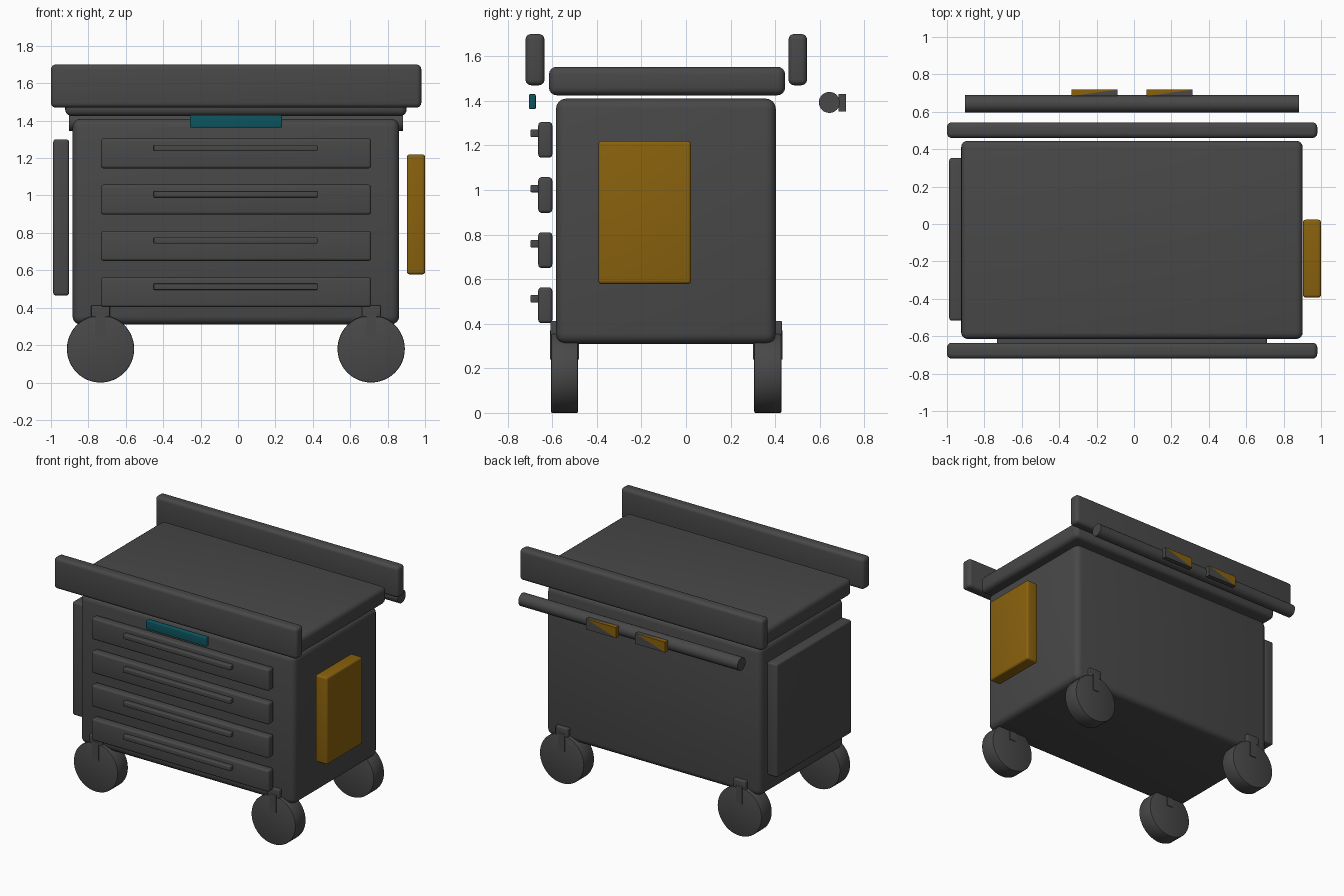
import bpy, bmesh, math
from mathutils import Vector, Matrix

if "Cube" in bpy.data.objects:
    bpy.data.objects.remove(bpy.data.objects["Cube"], do_unlink=True)


def material(name, color):
    m = bpy.data.materials.new(name)
    m.use_nodes = True
    m.diffuse_color = (*color, 1)
    m.node_tree.nodes["Principled BSDF"].inputs["Base Color"].default_value = (*color, 1)
    return m


GREY = material("charcoal grey", (0.065, 0.065, 0.065))
AMBER = material("amber", (0.25, 0.12, 0.004))
TEAL = material("teal", (0.004, 0.09, 0.115))


def finish(name, bm, *mats):
    bmesh.ops.recalc_face_normals(bm, faces=bm.faces)
    mesh = bpy.data.meshes.new(name)
    bm.to_mesh(mesh)
    bm.free()
    for m in mats:
        mesh.materials.append(m)
    ob = bpy.data.objects.new(name, mesh)
    bpy.context.collection.objects.link(ob)
    bpy.ops.object.select_all(action="DESELECT")
    ob.select_set(True)
    bpy.context.view_layer.objects.active = ob
    bpy.ops.object.shade_smooth_by_angle(angle=math.radians(40))
    return ob


def cube(x, y, z):
    """Box from three (low, high) ranges."""
    bm = bmesh.new()
    size = Vector((x[1] - x[0], y[1] - y[0], z[1] - z[0]))
    centre = Vector((sum(x), sum(y), sum(z))) / 2
    bmesh.ops.create_cube(bm, size=1, matrix=Matrix.Translation(centre) @ Matrix.Diagonal((*size, 1)))
    return bm


def box(name, x, y, z, bevel=0.015, mat=GREY):
    bm = cube(x, y, z)
    if bevel:
        bmesh.ops.bevel(bm, geom=list(bm.edges), offset=bevel, segments=4, profile=0.5, affect="EDGES")
    return finish(name, bm, mat)


def cylinder(name, centre, radius, length, axis, segments, bevel=0):
    bm = bmesh.new()
    turn = Matrix.Rotation(math.pi / 2, 4, axis)
    bmesh.ops.create_cone(bm, cap_ends=True, segments=segments, radius1=radius, radius2=radius,
                          depth=length, matrix=Matrix.Translation(centre) @ turn)
    if bevel:
        rims = [e for e in bm.edges if any(len(f.verts) > 4 for f in e.link_faces)]
        bmesh.ops.bevel(bm, geom=rims, offset=bevel, segments=2, profile=0.5, affect="EDGES")
    return finish(name, bm, GREY)


# Body, worktop and the two long edge rails
box("cabinet", (-0.885, 0.862), (-0.583, 0.403), (0.31, 1.41), 0.045)
box("worktop", (-0.924, 0.902), (-0.615, 0.445), (1.425, 1.553), 0.035)
box("front_rail", (-1, 0.98), (-0.72, -0.635), (1.47, 1.7), 0.025)
box("back_rail", (-1, 0.98), (0.46, 0.543), (1.47, 1.7), 0.025)

# Side panels and front badge
box("right_side_panel", (-0.988, -0.903), (-0.517, 0.353), (0.465, 1.3))
box("left_side_panel", (0.903, 1), (-0.393, 0.023), (0.578, 1.22), 0.015, AMBER)
box("front_badge", (-0.257, 0.235), (-0.705, -0.674), (1.363, 1.43), 0.006, TEAL)

# Four drawers with slim handles
for i in range(4):
    z = 0.483 + i * 0.2473
    box(f"drawer_{i + 1}", (-0.733, 0.712), (-0.663, -0.6), (z - 0.08, z + 0.08))
    box(f"drawer_handle_{i + 1}", (-0.451, 0.425), (-0.698, -0.66), (z + 0.012, z + 0.046), 0.006)

# Rear push bar
cylinder("push_bar", (-0.01, 0.643, 1.393), 0.047, 1.785, "Y", 32)

# Clips on the bar: split diagonally, amber towards one end
for i, x in enumerate((-0.211, 0.19)):
    bm = cube((x - 0.122, x + 0.122), (0.684, 0.718), (1.353, 1.43))

    def corner(sx, sy, sz):
        return max(bm.verts, key=lambda v: v.co.dot(Vector((sx, sy, sz))))

    for a, b in (((1, 1, 1), (-1, 1, -1)), ((1, 1, 1), (-1, -1, 1))):
        bmesh.ops.connect_verts(bm, verts=[corner(*a), corner(*b)])
    for f in bm.faces:
        f.material_index = 1 if f.calc_center_median().x < x - 0.02 else 0
    finish(f"bar_clip_{i + 1}", bm, GREY, AMBER)

# Casters: wheel, mounting block and two narrow fork arms
for side, x in (("right", -0.735), ("left", 0.712)):
    for end, y in (("front", -0.545), ("back", 0.367)):
        name = f"{end}_{side}"
        cylinder(f"{name}_wheel", (x, y, 0.18), 0.18, 0.122, "X", 48, 0.006)
        box(f"{name}_caster_block", (x - 0.05, x + 0.05), (y - 0.064, y + 0.064), (0.35, 0.413), 0.006)
        for arm, s in (("outer", -1), ("inner", 1)):
            mid = y + s * 0.06
            box(f"{name}_fork_{arm}", (x - 0.026, x + 0.026), (mid - 0.006, mid + 0.006), (0.24, 0.37), 0)
